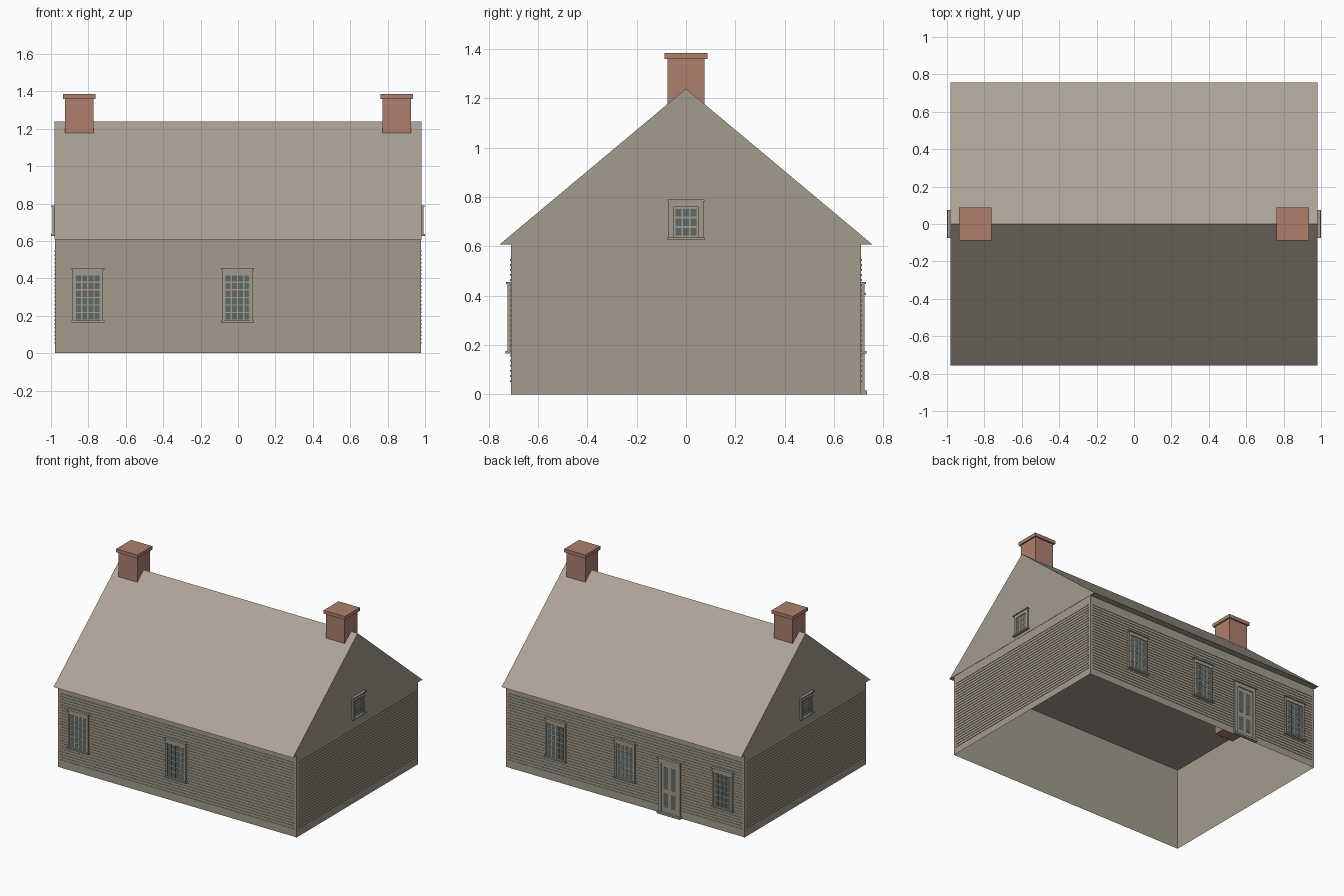
import bpy, bmesh, math
from mathutils import Matrix, Vector

cube = bpy.data.objects.get("Cube")
if cube:
    bpy.data.objects.remove(cube, do_unlink=True)


def material(name, rgb):
    m = bpy.data.materials.new(name)
    m.use_nodes = True
    m.diffuse_color = (*rgb, 1)
    m.node_tree.nodes["Principled BSDF"].inputs["Base Color"].default_value = (*rgb, 1)
    return m


SIDING = material("taupe_siding", (0.37, 0.33, 0.265))
ROOF = material("warm_grey_roof", (0.42, 0.365, 0.31))
BRICK = material("red_brick", (0.42, 0.215, 0.155))
GLASS = material("slate_glass", (0.115, 0.14, 0.14))

# House dimensions
HX, HY, WALL_H = 0.978, 0.71, 0.607
EAVE_Y, RIDGE_Z, ROOF_X = 0.757, 1.24, 0.98


def finish(name, bm, mats):
    mesh = bpy.data.meshes.new(name)
    bm.to_mesh(mesh)
    bm.free()
    for m in mats:
        mesh.materials.append(m)
    ob = bpy.data.objects.new(name, mesh)
    bpy.context.collection.objects.link(ob)
    return ob


def box(bm, x, y, z, place=Matrix(), mat=0):
    """Box from (min, max) pairs, moved by a placement matrix."""
    lo, hi = Vector((x[0], y[0], z[0])), Vector((x[1], y[1], z[1]))
    m = place @ Matrix.Translation((lo + hi) / 2) @ Matrix.Diagonal((*(hi - lo), 1))
    new = bmesh.ops.create_cube(bm, size=1, matrix=m)["verts"]
    for f in {f for v in new for f in v.link_faces}:
        f.material_index = mat


def on_wall(side, along=0):
    """Local frame: x along the wall, -y outward, origin on the wall surface."""
    turn, dist = {"front": (0, HY), "right": (90, HX),
                  "back": (180, HY), "left": (270, HX)}[side]
    r = Matrix.Rotation(math.radians(turn), 4, "Z")
    return r @ Matrix.Translation((along, -dist, 0))


# Walls: a shell open at the bottom
bm = bmesh.new()
box(bm, (-HX, HX), (-HY, HY), (0, WALL_H))
caps = [f for f in bm.faces if abs(f.normal.z) > 0.5]
bmesh.ops.delete(bm, geom=caps, context="FACES_ONLY")
finish("walls", bm, [SIDING])

# Roof prism: sloped faces roofed, gable ends and soffit sided
bm = bmesh.new()
ends = []
for x in (-ROOF_X, ROOF_X):
    ends.append([bm.verts.new((x, y, z)) for y, z in
                 ((-EAVE_Y, WALL_H), (EAVE_Y, WALL_H), (0, RIDGE_Z))])
bm.faces.new(ends[0])
bm.faces.new(ends[1])
for i in range(3):
    j = (i + 1) % 3
    bm.faces.new((ends[0][i], ends[0][j], ends[1][j], ends[1][i]))
bmesh.ops.recalc_face_normals(bm, faces=bm.faces)
for f in bm.faces:
    f.material_index = 1 if f.normal.z > 0.1 else 0
finish("gable_roof", bm, [SIDING, ROOF])

# Clapboard strips on all four walls
BOARDS, PITCH, FIRST = 25, 0.0204, 0.055
for side in ("front", "right", "back", "left"):
    half = (HX if side in ("front", "back") else HY) - 0.018
    bm = bmesh.new()
    for i in range(BOARDS):
        z = FIRST + i * PITCH
        box(bm, (-half, half), (-0.003, 0), (z - 0.004, z + 0.004), on_wall(side))
    finish(side + "_clapboards", bm, [SIDING])


def panes(bm, place, half, z, cols, rows, gap, y):
    """Grid of thin glass plates."""
    w, h = 2 * half / cols, (z[1] - z[0]) / rows
    for c in range(cols):
        for r in range(rows):
            x0, z0 = -half + c * w, z[0] + r * h
            box(bm, (x0 + gap, x0 + w - gap), (y, y + 0.002),
                (z0 + gap, z0 + h - gap), place, 1)


def window(name, place, half, z, glass_half, glass_z, cols, rows):
    bm = bmesh.new()
    box(bm, (-half, half), (-0.007, 0), z, place)
    panes(bm, place, glass_half, glass_z, cols, rows, 0.0035, -0.0085)
    # Casing, lintel and sill
    for s in (-1, 1):
        x = sorted((s * half, s * (glass_half + 0.004)))
        box(bm, x, (-0.014, 0), z, place)
    box(bm, (-half, half), (-0.014, 0), (glass_z[1] + 0.004, z[1]), place)
    box(bm, (-half - 0.006, half + 0.006), (-0.02, 0), (z[1] - 0.005, z[1] + 0.002), place)
    box(bm, (-half - 0.006, half + 0.006), (-0.022, 0), (z[0] - 0.003, z[0] + 0.007), place)
    finish(name, bm, [SIDING, GLASS])


# Tall sash windows; positions are world x
for side, spots in (("front", (-0.803, -0.003)), ("back", (-0.803, -0.003, 0.565))):
    for n, x in enumerate(spots, 1):
        place = on_wall(side, x if side == "front" else -x)
        window(f"{side}_window_{n}", place, 0.082, (0.168, 0.453),
               0.066, (0.177, 0.42), 4, 6)

# Small gable windows
for side in ("right", "left"):
    window(side + "_gable_window", on_wall(side), 0.07, (0.63, 0.788),
           0.046, (0.64, 0.756), 3, 3)

# Back door with casing, step and four panels
bm = bmesh.new()
door = on_wall("back", 0.367)
box(bm, (-0.09, 0.09), (-0.007, 0), (0, 0.41), door)
for s in (-1, 1):
    box(bm, sorted((s * 0.066, s * 0.09)), (-0.014, 0), (0, 0.41), door)
box(bm, (-0.09, 0.09), (-0.014, 0), (0.375, 0.41), door)
box(bm, (-0.096, 0.096), (-0.02, 0), (0.405, 0.412), door)
box(bm, (-0.096, 0.096), (-0.024, 0), (0, 0.015), door)
panes(bm, door, 0.062, (0.04, 0.165), 2, 1, 0.012, -0.0085)
panes(bm, door, 0.062, (0.175, 0.36), 2, 1, 0.012, -0.0085)
finish("back_door", bm, [SIDING, GLASS])

# Chimneys running down through the ceiling, with overhanging caps
for side, cx in (("right", -0.849), ("left", 0.849)):
    bm = bmesh.new()
    box(bm, (cx - 0.077, cx + 0.077), (-0.075, 0.075), (0.53, 1.36))
    box(bm, (cx - 0.087, cx + 0.087), (-0.087, 0.087), (1.36, 1.385))
    finish(side + "_chimney", bm, [BRICK])
